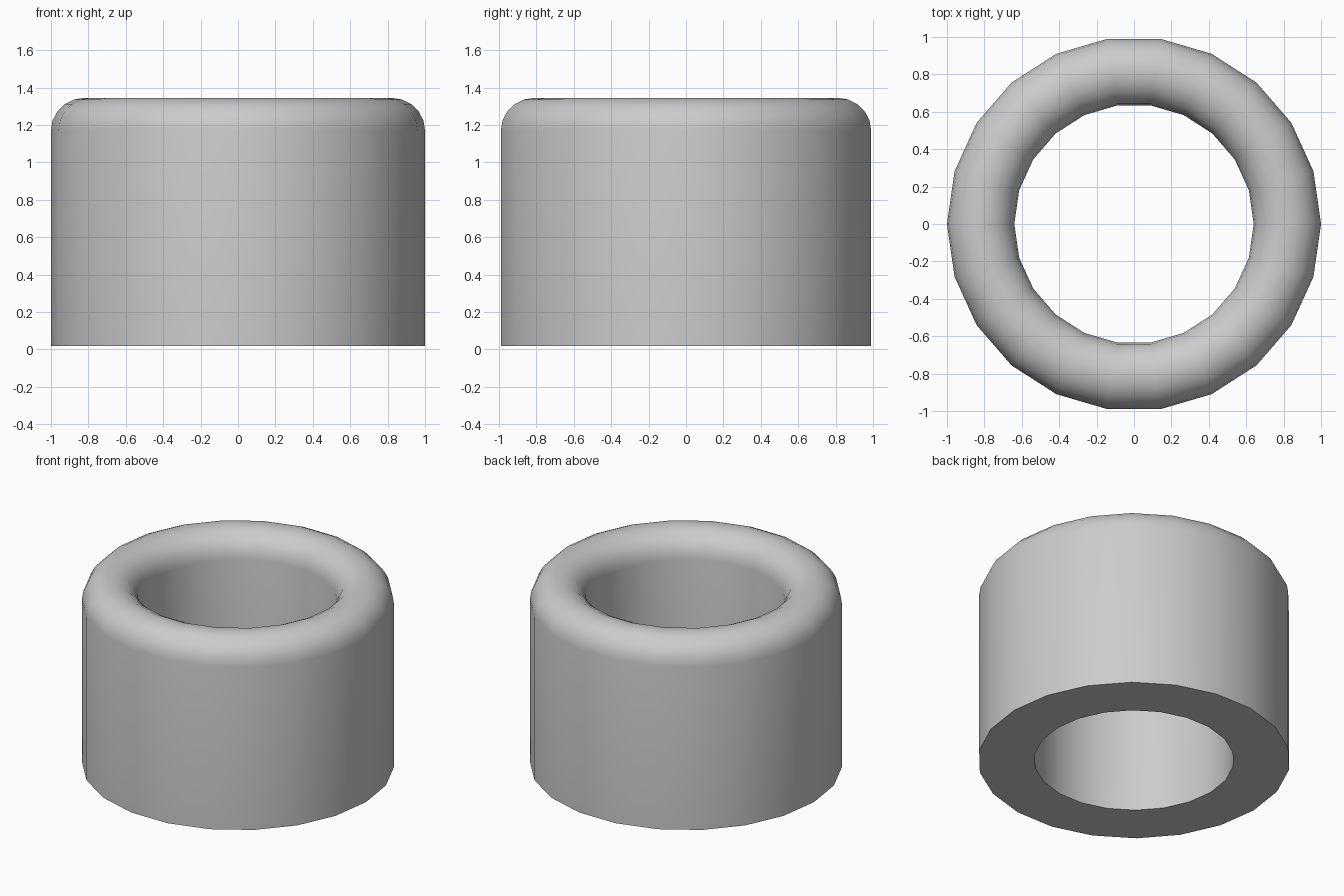
import bpy, bmesh
from math import cos, sin, pi, radians

if "Cube" in bpy.data.objects:
    bpy.data.objects.remove(bpy.data.objects["Cube"])

SIDES = 22
INNER, OUTER = 0.64, 1.0
BASE_Z, SHOULDER_Z, TOP_Z = 0.018, 1.17, 1.345
MID = (INNER + OUTER) / 2

# Wall section: straight sides, flat base, fully rounded rim
ARC = 10
profile = [(INNER, BASE_Z), (OUTER, BASE_Z)]
for i in range(ARC + 1):
    a = pi * i / ARC
    profile.append((MID + (OUTER - MID) * cos(a),
                    SHOULDER_Z + (TOP_Z - SHOULDER_Z) * sin(a)))

# Revolve the section into a closed bushing
bm = bmesh.new()
rings = []
for s in range(SIDES):
    t = 2 * pi * s / SIDES
    rings.append([bm.verts.new((r * cos(t), r * sin(t), z)) for r, z in profile])
n = len(profile)
for s in range(SIDES):
    a, b = rings[s], rings[(s + 1) % SIDES]
    for k in range(n):
        j = (k + 1) % n
        bm.faces.new((a[k], b[k], b[j], a[j]))
bmesh.ops.recalc_face_normals(bm, faces=bm.faces)

mesh = bpy.data.meshes.new("round_rim_bushing")
bm.to_mesh(mesh)
bm.free()
bushing = bpy.data.objects.new("round_rim_bushing", mesh)
bpy.context.collection.objects.link(bushing)

# Smooth walls and rim, crisp base edges
bpy.context.view_layer.objects.active = bushing
bushing.select_set(True)
bpy.ops.object.shade_smooth_by_angle(angle=radians(35))
